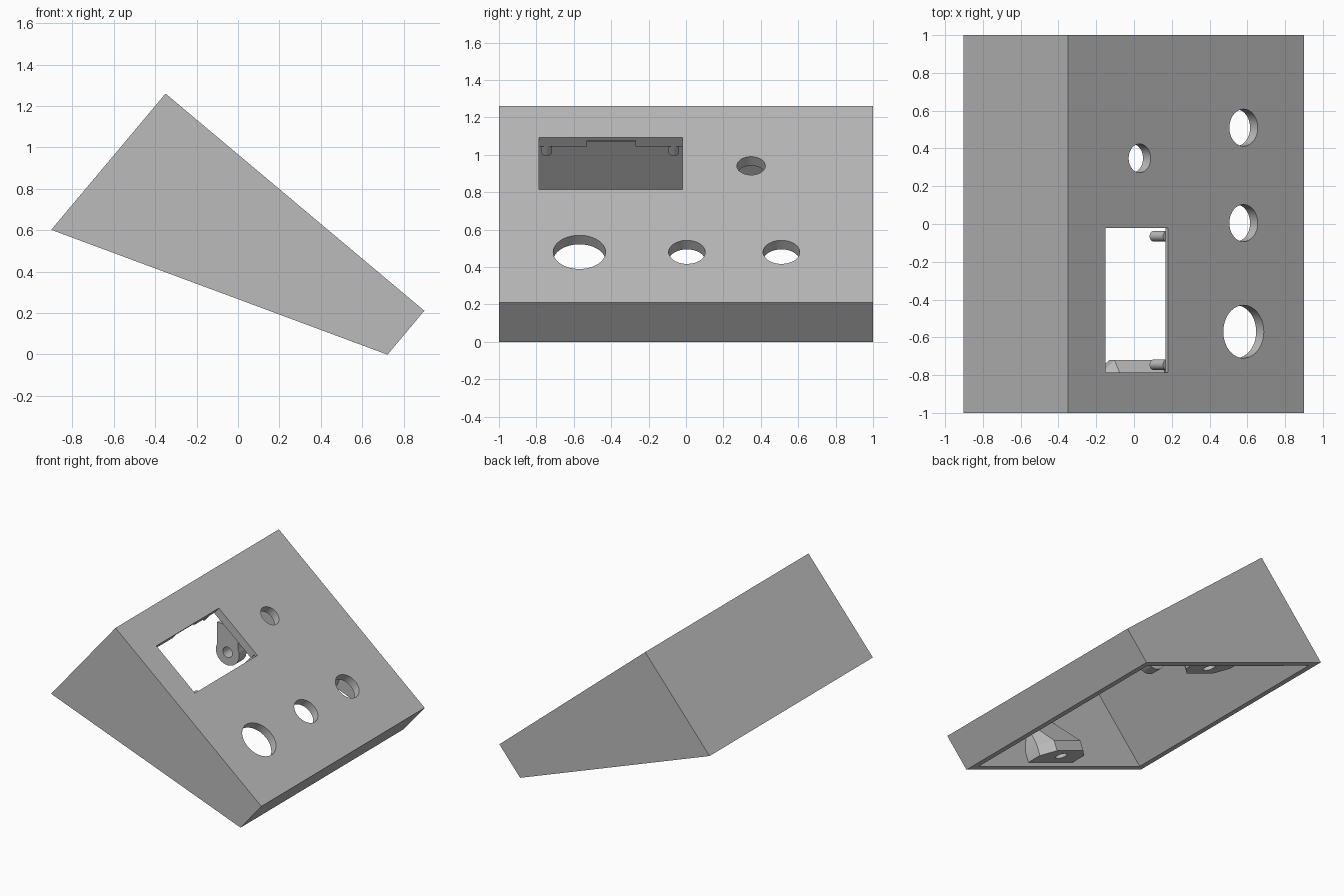
import bpy, bmesh, math
from mathutils import Matrix, Vector

if "Cube" in bpy.data.objects:
    bpy.data.objects.remove(bpy.data.objects["Cube"])

grey = bpy.data.materials.new("plain grey")
grey.use_nodes = True
grey.diffuse_color = (0.5, 0.5, 0.5, 1)
grey.node_tree.nodes["Principled BSDF"].inputs["Base Color"].default_value = (0.5, 0.5, 0.5, 1)

# Panel frame: x runs down the sloping panel, z is its outward normal
PANEL = Matrix.Translation((-0.35, 0, 1.26)) @ Matrix.Rotation(math.radians(40), 4, 'Y')
LENGTH, BACK, NOSE = 1.632, 0.859, 0.277
WALL = 0.063
WIN = (0.261, 0.692, -0.785, -0.02)


def finish(name, bm, frame):
    bmesh.ops.recalc_face_normals(bm, faces=bm.faces[:])
    me = bpy.data.meshes.new(name)
    bm.to_mesh(me)
    bm.free()
    me.materials.append(grey)
    ob = bpy.data.objects.new(name, me)
    ob.matrix_world = frame
    bpy.context.collection.objects.link(ob)
    return ob


def box(name, x0, x1, y0, y1, z0, z1, frame=PANEL):
    bm = bmesh.new()
    size = Matrix.Diagonal((x1 - x0, y1 - y0, z1 - z0, 1))
    mid = Matrix.Translation(((x0 + x1) / 2, (y0 + y1) / 2, (z0 + z1) / 2))
    bmesh.ops.create_cube(bm, size=1, matrix=mid @ size)
    return finish(name, bm, frame)


def cylinder(name, centre, r, depth, frame=PANEL, turn=None, sides=48):
    bm = bmesh.new()
    m = Matrix.Translation(centre) @ (turn or Matrix())
    bmesh.ops.create_cone(bm, cap_ends=True, segments=sides, radius1=r, radius2=r,
                          depth=depth, matrix=m)
    return finish(name, bm, frame)


def hull(name, points, frame):
    bm = bmesh.new()
    for p in points:
        bm.verts.new(p)
    bmesh.ops.convex_hull(bm, input=bm.verts[:])
    return finish(name, bm, frame)


def combine(ob, others, operation='DIFFERENCE'):
    for other in others:
        other.hide_render = True
        mod = ob.modifiers.new("cut", 'BOOLEAN')
        mod.operation, mod.solver, mod.object = operation, 'EXACT', other
    bpy.context.view_layer.update()
    done = ob.evaluated_get(bpy.context.evaluated_depsgraph_get())
    me = bpy.data.meshes.new_from_object(done)
    ob.modifiers.clear()
    ob.data = me
    for other in others:
        bpy.data.objects.remove(other)


def smooth(ob):
    bpy.ops.object.select_all(action='DESELECT')
    ob.select_set(True)
    bpy.context.view_layer.objects.active = ob
    bpy.ops.object.shade_smooth_by_angle(angle=math.radians(30))


# Sloping shell, hollow and open underneath
profile = [(0, 0), (LENGTH, 0), (LENGTH, -NOSE), (0, -BACK)]
shell = hull("case_shell", [(x, y, z) for x, z in profile for y in (-1, 1)], PANEL)
u0, u1, v0, v1 = WIN
cuts = [
    box("cavity", WALL, LENGTH - WALL, -1 + WALL, 1 - WALL, -1.3, -WALL),
    box("window_cut", u0, u1, v0, v1, -0.3, 0.2),
    box("upper_notch", u0 - 0.04, u0 + 0.02, -0.53, -0.27, -0.2, -0.02),
    box("lower_pocket", u1 - 0.02, u1 + 0.09, v0 - 0.02, v1 + 0.02, -0.2, -0.022),
]
for u, y, r in [(1.214, -0.57, 0.14), (1.214, 0.005, 0.098),
                (1.214, 0.51, 0.098), (0.496, 0.348, 0.076)]:
    cuts.append(cylinder("hole_cut", (u, y, 0), r, 0.4))
combine(shell, cuts)
smooth(shell)

# Locating pins around the window, under the panel
for side, u in (("upper", u0 - 0.03), ("lower", u1 + 0.01)):
    for end, y in (("front", -0.745), ("back", -0.065)):
        smooth(cylinder(f"{side}_{end}_pin", (u, y, -0.075), 0.028, 0.11, sides=24))

# Hanging lug with a cross hole beside the window
sideways = Matrix.Rotation(math.pi / 2, 4, 'X')
spot = Vector((-0.1, 0.06, 0.75))
frame = Matrix.Translation(spot)
lug = cylinder("hanging_lug", (0, 0, 0), 0.1, 0.09, frame, sideways)
stem = box("lug_stem", -0.09, 0.09, -0.045, 0.045, 0, 0.21, frame)
combine(lug, [stem], 'UNION')
combine(lug, [cylinder("lug_hole", (0, 0, 0), 0.04, 0.3, frame, sideways)])
smooth(lug)

# Screw bosses on both side walls, level with the open rim
rim = math.atan2(0.6, 1.62)
BOSS = Matrix.Translation((-0.02, 0, 0.275)) @ Matrix.Rotation(rim, 4, 'Y')
for name, s in (("front_boss", -1), ("back_boss", 1)):
    pts = []
    for m in (-1, 1):
        for x, y in ((0.22, 0.95), (0.22, 0.81), (0.13, 0.72)):
            pts += [(m * x, s * y, z) for z in (0.03, 0.11)]
        pts.append((m * 0.12, s * 0.95, 0.36))
    boss = hull(name, pts, BOSS)
    combine(boss, [cylinder("screw_hole", (0, s * 0.82, 0.05), 0.045, 0.16, BOSS)])
    smooth(boss)
